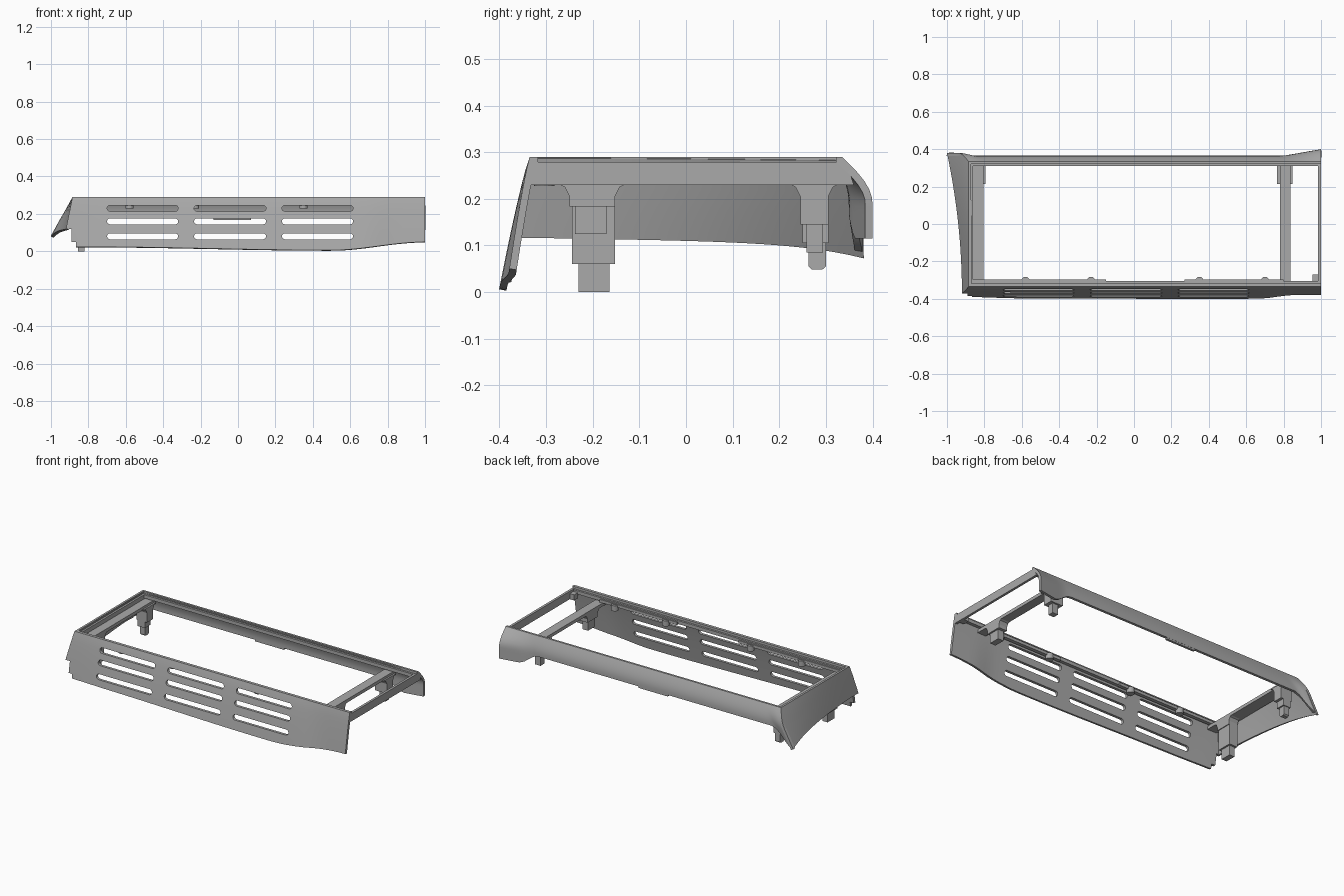
import bpy, bmesh, math

cube = bpy.data.objects.get("Cube")
if cube:
    bpy.data.objects.remove(cube)

grey = bpy.data.materials.new("plastic_grey")
grey.use_nodes = True
colour = (0.4, 0.4, 0.4, 1)
grey.diffuse_color = colour
grey.node_tree.nodes["Principled BSDF"].inputs["Base Color"].default_value = colour

TOP = 0.29
WALL = 0.016


def lerp(a, b, t):
    return a + (b - a) * t


def step(a, b, x):
    t = max(0, min(1, (x - a) / (b - a)))
    return t * t * (3 - 2 * t)


def finish(bm, name):
    me = bpy.data.meshes.new(name)
    bm.to_mesh(me)
    bm.free()
    ob = bpy.data.objects.new(name, me)
    bpy.context.collection.objects.link(ob)
    me.materials.append(grey)
    return ob


def activate(ob):
    bpy.ops.object.select_all(action='DESELECT')
    ob.select_set(True)
    bpy.context.view_layer.objects.active = ob


def shell(name, point, nu, nv, cutters=()):
    """Curved wall from a point function, thickened inwards and cut."""
    bm = bmesh.new()
    rows = [[bm.verts.new(point(i / nu, j / nv)) for j in range(nv + 1)]
            for i in range(nu + 1)]
    for a, b in zip(rows, rows[1:]):
        for j in range(nv):
            bm.faces.new((a[j], b[j], b[j + 1], a[j + 1]))
    ob = finish(bm, name)
    activate(ob)
    mod = ob.modifiers.new("thickness", 'SOLIDIFY')
    mod.thickness = WALL
    mod.offset = -1
    bpy.ops.object.modifier_apply(modifier=mod.name)
    for c in cutters:
        mod = ob.modifiers.new("cut", 'BOOLEAN')
        mod.operation = 'DIFFERENCE'
        mod.solver = 'EXACT'
        mod.object = c
        bpy.ops.object.modifier_apply(modifier=mod.name)
        bpy.data.objects.remove(c)
    activate(ob)
    bpy.ops.object.shade_smooth_by_angle(angle=math.radians(30))
    return ob


def prism(name, outline, axis, lo, hi):
    """Extrude a 2D outline along x, y or z."""
    def place(p, d):
        q = list(p)
        q.insert(axis, d)
        return q
    bm = bmesh.new()
    a = [bm.verts.new(place(p, lo)) for p in outline]
    b = [bm.verts.new(place(p, hi)) for p in outline]
    bm.faces.new(a)
    bm.faces.new(b)
    n = len(a)
    for i in range(n):
        bm.faces.new((a[i], a[(i + 1) % n], b[(i + 1) % n], b[i]))
    bmesh.ops.recalc_face_normals(bm, faces=bm.faces)
    return finish(bm, name)


def box(name, x, y, z):
    return prism(name, [(x[0], y[0]), (x[1], y[0]), (x[1], y[1]), (x[0], y[1])], 2, *z)


# Wall surface rules
def front_y(x, z):
    t = max(0, (TOP - z) / 0.28)
    depth = 0.065 - 0.015 * step(0.68, 0.85, x) - 0.008 * step(-0.6, -0.92, x)
    return -0.335 - depth * t ** 0.85


def front_bottom(x):
    return lerp(0.024, 0.006, step(-0.8, 0.5, x)) + 0.044 * step(0.5, 1, x)


def front_point(u, v):
    xb = lerp(-0.92, 1, u)
    z = lerp(front_bottom(xb), TOP, v)
    left = -0.885 - 0.035 * min(1, (TOP - z) / 0.17)
    x = lerp(left, 1, u)
    return x, front_y(x, z), z


def back_y(x, z):
    f = math.sin(math.pi / 2 * min(1, (TOP - z) / 0.1))
    reach = 0.03 + 0.035 * max(0, (x - 0.8) / 0.2) + 0.015 * step(-0.88, -1, x)
    return 0.335 + reach * f


def back_point(u, v):
    xb = lerp(1, -1, u)
    low = 0.178 - 0.063 * step(0.76, 0.88, xb) - 0.098 * step(-0.84, -1, xb)
    z = lerp(low, TOP, v)
    x = lerp(1, -0.885 - 0.115 * (1 - v), u)
    return x, back_y(xb, z), z


def left_point(u, v):
    s = 1 - u
    z = lerp(0.12 - 0.01 * s - 0.03 * s ** 6, TOP, v)
    x = -0.885 - (1 - v) * (0.035 + 0.08 * s ** 2)
    return x, lerp(front_y(-0.92, z), back_y(-1, z), s), z


# Ventilation slots: three rows of three rounded openings
cutters = []
for x0, x1 in ((-0.70, -0.32), (-0.235, 0.15), (0.235, 0.615)):
    for z in (0.23, 0.16, 0.08):
        r = 0.016
        outline = []
        for cx, start in ((x1 - r, -90), (x0 + r, 90)):
            for k in range(9):
                a = math.radians(start + k * 22.5)
                outline.append((cx + r * math.cos(a), z + r * math.sin(a)))
        cutters.append(prism("slot_cutter", outline, 1, -0.5, -0.325))
# Stepped lower corner of the front wall
cutters.append(box("corner_cutter", (-1.1, -0.89), (-0.5, -0.3), (-0.1, 0.118)))
cutters.append(box("corner_cutter", (-1.1, -0.865), (-0.5, -0.3), (-0.1, 0.05)))

shell("front_wall", front_point, 48, 10, cutters)
shell("back_wall", back_point, 64, 10)
shell("left_wall", left_point, 24, 8)
box("back_wall_tab", (-0.13, 0.07), (0.35, 0.364), (0.168, 0.185))

# Top rim with a lower inner ledge
box("front_rim", (-0.885, 1), (-0.335, -0.317), (0.268, TOP))
box("front_ledge", (-0.87, 1), (-0.325, -0.305), (0.255, 0.276))
box("back_rim", (-0.885, 1), (0.322, 0.335), (0.268, TOP))
box("back_ledge", (-0.87, 1), (0.31, 0.33), (0.255, 0.276))
box("left_rim", (-0.885, -0.872), (-0.335, 0.335), (0.268, TOP))
box("left_ledge", (-0.88, -0.86), (-0.325, 0.325), (0.23, 0.276))
prism("right_end_bar", [(-0.345, 0.23), (0.36, 0.23), (0.345, 0.275), (0.305, 0.279),
                        (-0.305, 0.279), (-0.335, 0.279)], 0, 0.985, 1)
box("right_corner_block", (0.955, 0.99), (-0.31, -0.27), (0.23, 0.265))

# Clip strips and round bosses along the front
for x0, x1 in ((-0.86, -0.15), (0.27, 0.80)):
    box("clip_strip", (x0, x1), (-0.32, -0.298), (0.25, 0.268))
for cx in (-0.58, -0.23, 0.35, 0.70):
    ring = [(cx + 0.022 * math.cos(k * math.pi / 8), -0.304 + 0.022 * math.sin(k * math.pi / 8))
            for k in range(16)]
    prism("clip_boss", ring, 2, 0.228, 0.262)


# Crossbars with flared leg roots
def flared_root(x, y0, y1, low):
    fillet = [(y0 - 0.03, 0.235), (y0 - 0.01, 0.225), (y0, 0.205), (y0, low),
              (y1, low), (y1, 0.205), (y1 + 0.01, 0.225), (y1 + 0.03, 0.235)]
    prism("leg_root", fillet, 0, *x)


for side, x in (("left", (-0.868, -0.805)), ("right", (0.78, 0.838))):
    box(side + "_crossbar", x, (-0.338, 0.345), (0.23, 0.25))
    flared_root(x, -0.25, -0.152, 0.184)
    flared_root((x[0] - 0.015 if side == "right" else x[0], x[1] + 0.01),
                0.245, 0.305, 0.145)

# Legs
box("right_front_leg", (0.79, 0.828), (-0.238, -0.17), (0.125, 0.19))
box("right_back_leg", (0.79, 0.828), (0.258, 0.294), (0.085, 0.15))
box("left_front_leg", (-0.866, -0.81), (-0.244, -0.152), (0.06, 0.19))
box("left_front_foot", (-0.855, -0.82), (-0.23, -0.164), (0, 0.065))
box("left_back_leg", (-0.864, -0.812), (0.25, 0.305), (0.105, 0.15))
prism("left_back_foot", [(0.263, 0.11), (0.263, 0.055), (0.27, 0.048), (0.292, 0.048),
                         (0.3, 0.055), (0.3, 0.11)], 0, -0.855, -0.82)
